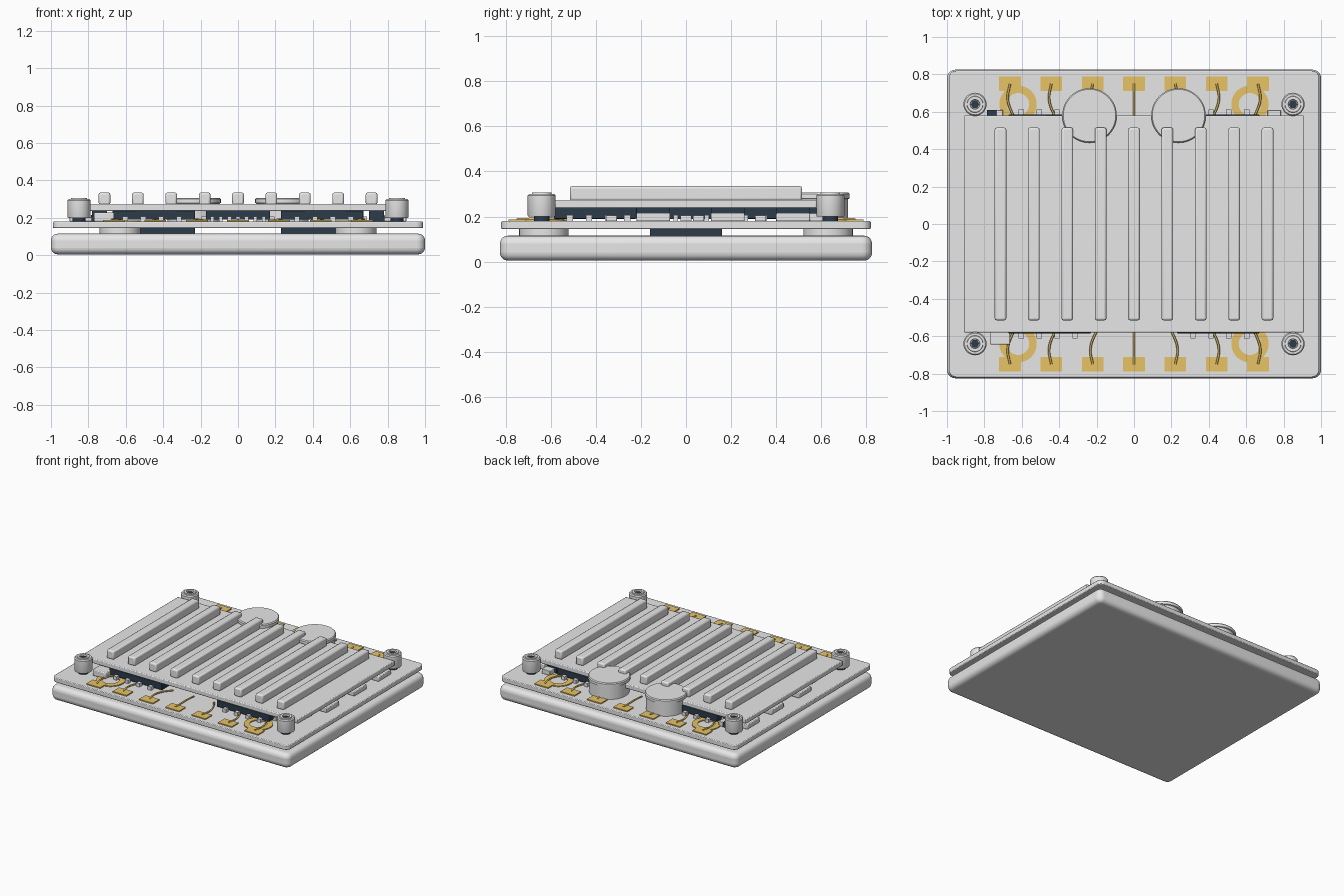
import bpy, bmesh, math

cube = bpy.data.objects.get("Cube")
if cube:
    bpy.data.objects.remove(cube, do_unlink=True)


def material(name, rgb):
    m = bpy.data.materials.new(name)
    m.use_nodes = True
    m.diffuse_color = (*rgb, 1)
    m.node_tree.nodes["Principled BSDF"].inputs["Base Color"].default_value = (*rgb, 1)
    return m


GREY = material("light grey", (0.8, 0.8, 0.8))
GOLD = material("gold", (0.85, 0.58, 0.14))
DARK = material("dark blue black", (0.025, 0.045, 0.07))


def finish(obj, mat, bevel=0, segments=2):
    obj.data.materials.append(mat)
    if bevel:
        b = obj.modifiers.new("Bevel", 'BEVEL')
        b.width, b.segments = bevel, segments
        b.limit_method = 'ANGLE'
    bpy.ops.object.select_all(action='DESELECT')
    obj.select_set(True)
    bpy.context.view_layer.objects.active = obj
    bpy.ops.object.shade_smooth_by_angle(angle=math.radians(35))
    return obj


def from_bmesh(name, bm, mat, bevel=0, segments=2):
    mesh = bpy.data.meshes.new(name)
    bm.to_mesh(mesh)
    bm.free()
    obj = bpy.data.objects.new(name, mesh)
    bpy.context.collection.objects.link(obj)
    return finish(obj, mat, bevel, segments)


def box(name, x, y, z, mat, bevel=0, segments=2):
    """Box from (low, high) pairs along each axis."""
    bm = bmesh.new()
    bmesh.ops.create_cube(bm, size=1)
    for v in bm.verts:
        for i, (lo, hi) in enumerate((x, y, z)):
            v.co[i] = (lo + hi) / 2 + v.co[i] * (hi - lo)
    return from_bmesh(name, bm, mat, bevel, segments)


def slab(name, hx, hy, z, corner, mat, bevel, segments):
    """Flat plate with rounded corners in plan."""
    bm = bmesh.new()
    verts = []
    for cx, cy, start in ((1, 1, 0), (-1, 1, 90), (-1, -1, 180), (1, -1, 270)):
        for k in range(7):
            a = math.radians(start + 15 * k)
            verts.append(bm.verts.new((cx * (hx - corner) + corner * math.cos(a),
                                       cy * (hy - corner) + corner * math.sin(a), z[0])))
    face = bm.faces.new(verts)
    top = bmesh.ops.extrude_face_region(bm, geom=[face])["geom"]
    for v in top:
        if isinstance(v, bmesh.types.BMVert):
            v.co.z = z[1]
    bmesh.ops.recalc_face_normals(bm, faces=bm.faces)
    return from_bmesh(name, bm, mat, bevel, segments)


def lathe(name, x, y, profile, mat, closed=False, n=40):
    """Spin (radius, z) points round a vertical axis."""
    bm = bmesh.new()
    rings = [[bm.verts.new((x + r * math.cos(2 * math.pi * i / n),
                            y + r * math.sin(2 * math.pi * i / n), z)) for i in range(n)]
             for r, z in profile]
    pairs = list(zip(rings, rings[1:]))
    if closed:
        pairs.append((rings[-1], rings[0]))
    else:
        bm.faces.new(rings[0])
        bm.faces.new(rings[-1])
    for a, b in pairs:
        for i in range(n):
            j = (i + 1) % n
            bm.faces.new((a[i], a[j], b[j], b[i]))
    bmesh.ops.recalc_face_normals(bm, faces=bm.faces)
    return from_bmesh(name, bm, mat)


def wire(name, points, mat, radius):
    curve = bpy.data.curves.new(name, 'CURVE')
    curve.dimensions = '3D'
    curve.bevel_depth, curve.bevel_resolution = radius, 1
    s = curve.splines.new('BEZIER')
    s.bezier_points.add(len(points) - 1)
    for p, co in zip(s.bezier_points, points):
        p.co = co
        p.handle_left_type = p.handle_right_type = 'AUTO'
    obj = bpy.data.objects.new(name, curve)
    bpy.context.collection.objects.link(obj)
    obj.data.materials.append(mat)


# base slab and circuit board
slab("base_slab", 1.0, 0.825, (0.005, 0.115), 0.045, GREY, 0.035, 5)
slab("circuit_board", 0.99, 0.82, (0.145, 0.18), 0.04, GREY, 0.005, 2)

# cover plate with nine cooling fins
box("cover_plate", (-0.91, 0.91), (-0.58, 0.58), (0.237, 0.274), GREY, 0.006)
for i in range(-4, 5):
    x = i * 0.1785
    box("cooling_fin", (x - 0.031, x + 0.031), (-0.515, 0.515), (0.27, 0.335), GREY, 0.01)

for sx in (-1, 1):
    # chips between base and board, capacitors at the back
    box("lower_chip", sorted((sx * 0.23, sx * 0.56)), (-0.16, 0.16), (0.113, 0.147), DARK)
    lathe("capacitor", sx * 0.238, 0.58,
          [(0.138, 0.18), (0.138, 0.277), (0.146, 0.28), (0.146, 0.3), (0.14, 0.307)], GREY, n=48)
    # parts along the board's sides
    for y0, y1 in ((-0.22, -0.07), (0.11, 0.26), (0.4, 0.55)):
        box("side_block", sorted((sx * 0.81, sx * 0.9)), (y0, y1), (0.18, 0.216), GREY, 0.005)
        box("side_chip", sorted((sx * 0.7, sx * 0.78)), (y0, y1), (0.18, 0.238), DARK)
    for y in (-0.33, 0.0, 0.055, 0.33):
        box("small_block", sorted((sx * 0.78, sx * 0.84)), (y - 0.025, y + 0.025),
            (0.18, 0.205), GREY, 0.004)

    for sy in (-1, 1):
        # spacers under the board
        lathe("spacer", sx * 0.63, sy * 0.63, [(0.11, 0.11), (0.11, 0.147)], GREY)
        # corner screw posts with dark sockets
        px, py = sx * 0.85, sy * 0.64
        lathe("post_foot", px, py, [(0.035, 0.18), (0.035, 0.21)], DARK)
        lathe("screw_post", px, py,
              [(0.06, 0.2), (0.062, 0.205), (0.062, 0.293), (0.056, 0.3), (0.044, 0.3),
               (0.042, 0.307), (0.026, 0.307), (0.024, 0.295)], GREY)
        lathe("screw_socket", px, py, [(0.023, 0.29), (0.023, 0.297)], DARK, n=6)
        # gold rings
        lathe("gold_ring", sx * 0.62, sy * 0.64,
              [(0.06, 0.179), (0.1, 0.179), (0.1, 0.187), (0.06, 0.187)], GOLD, True)
        # large chips with pins under the cover
        box("large_chip", sorted((sx * 0.23, sx * 0.67)), sorted((sy * 0.22, sy * 0.585)),
            (0.19, 0.24), DARK, 0.004)
        for k in range(4):
            x = sx * (0.315 + 0.096 * k)
            for y in (0.2, 0.595):
                box("chip_pin", (x - 0.014, x + 0.014),
                    sorted((sy * (y - 0.018), sy * (y + 0.018))), (0.18, 0.206), GREY)
        for k in range(4):
            y = sy * (0.26 + 0.085 * k)
            box("chip_side_pin", sorted((sx * 0.655, sx * 0.69)), (y - 0.014, y + 0.014),
                (0.18, 0.206), GREY)

# centre chip with pins
box("centre_chip", (-0.17, 0.17), (-0.17, 0.17), (0.19, 0.237), DARK)
for i in range(-3, 4):
    for s in (-1, 1):
        t = i * 0.046
        box("centre_pin", (t - 0.01, t + 0.01), sorted((s * 0.16, s * 0.195)), (0.18, 0.208), GREY)
        box("centre_pin", sorted((s * 0.16, s * 0.195)), (t - 0.01, t + 0.01), (0.18, 0.208), GREY)

# small parts peeking out at the cover corners
box("front_block", (-0.77, -0.662), (-0.645, -0.55), (0.18, 0.228), GREY, 0.006)
box("back_block_dark", (-0.785, -0.735), (0.55, 0.61), (0.18, 0.215), DARK)
box("back_block_left", (-0.735, -0.7), (0.55, 0.61), (0.18, 0.215), GREY, 0.004)
box("back_block_right", (0.715, 0.785), (0.55, 0.61), (0.18, 0.215), GREY, 0.004)

# gold edge pads and the wires leading under the cover
for sy in (-1, 1):
    for i in range(-3, 4):
        x = i * 0.221
        box("gold_pad", (x - 0.058, x + 0.058), sorted((sy * 0.71, sy * 0.788)),
            (0.179, 0.188), GOLD)
        bend = (i > 0) - (i < 0)
        wire("gold_wire", [(x, sy * 0.75, 0.188),
                           (x + bend * 0.012, sy * 0.67, 0.19),
                           (x - bend * 0.008, sy * 0.6, 0.19),
                           (x - bend * 0.05, sy * 0.53, 0.185)], GOLD, 0.006)
